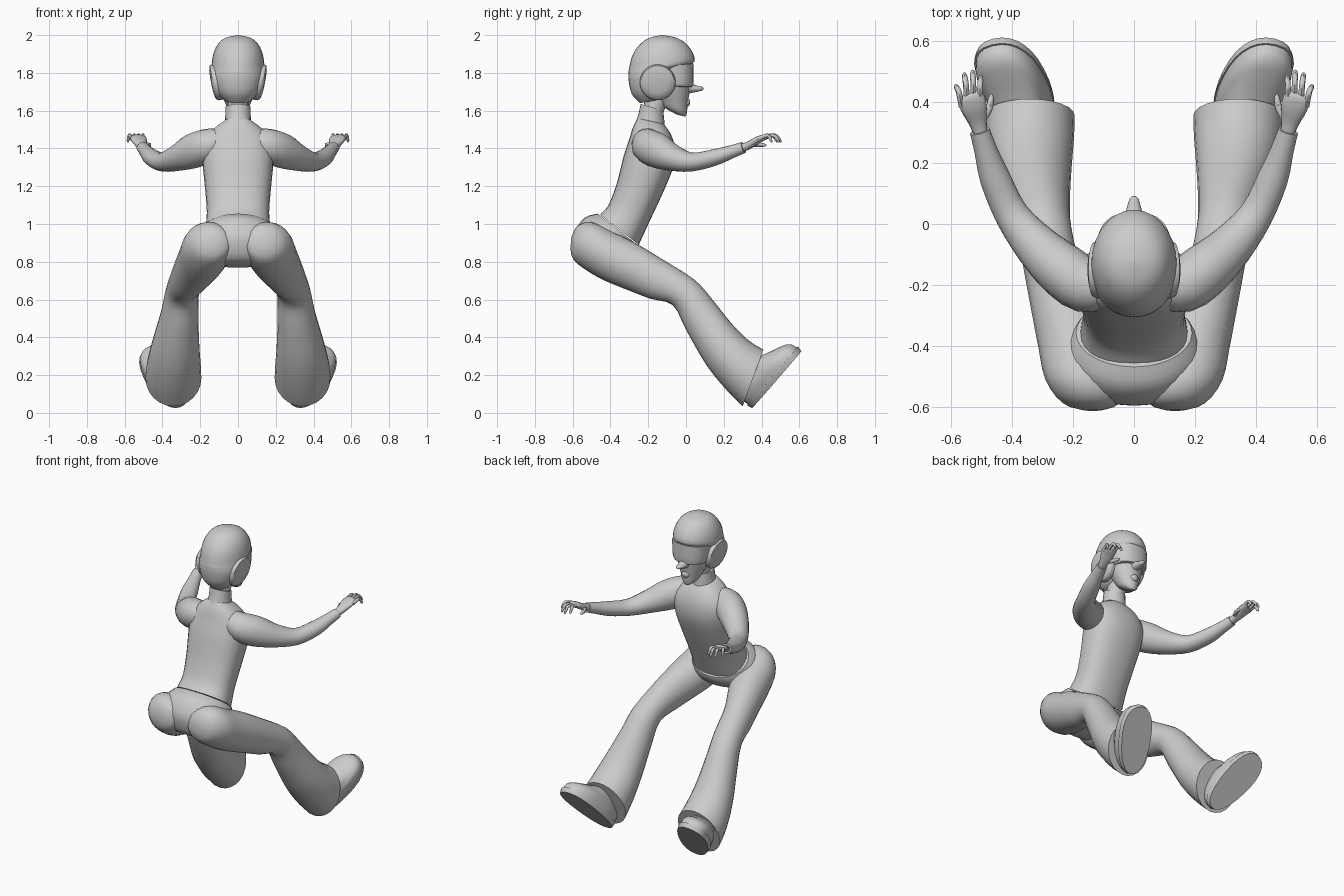
import bpy, bmesh, math
from mathutils import Vector as V


def smooth_rows(rows, steps):
    """Catmull-Rom interpolation between rows of numbers."""
    out = []
    for i in range(len(rows) - 1):
        p0, p1, p2, p3 = (rows[max(i - 1, 0)], rows[i], rows[i + 1], rows[min(i + 2, len(rows) - 1)])
        for s in range(steps):
            t = s / steps
            out.append([b + 0.5 * t * (c - a + t * (2 * a - 5 * b + 4 * c - d + t * (3 * (b - c) + d - a)))
                        for a, b, c, d in zip(p0, p1, p2, p3)])
    return out + [list(rows[-1])]


def loft(name, rings, mirror=False, segs=20, power=2.0, egg=0.0):
    """Skin rings given as (centre, half axis u, half axis v)."""
    bm = bmesh.new()
    loops = []
    for c, u, v in rings:
        loop = []
        for k in range(segs):
            a = math.tau * k / segs
            ca, sa = math.cos(a), math.sin(a)
            x = math.copysign(abs(ca) ** (2 / power), ca)
            y = math.copysign(abs(sa) ** (2 / power), sa)
            loop.append(bm.verts.new(c + u * x * (1 + egg * y) + v * y))
        loops.append(loop)
    for a, b in zip(loops, loops[1:]):
        for k in range(segs):
            j = (k + 1) % segs
            bm.faces.new((a[k], a[j], b[j], b[k]))
    bm.faces.new(loops[0][::-1])
    bm.faces.new(loops[-1])
    bmesh.ops.recalc_face_normals(bm, faces=bm.faces)
    me = bpy.data.meshes.new(name)
    bm.to_mesh(me)
    bm.free()
    ob = bpy.data.objects.new(name, me)
    bpy.context.collection.objects.link(ob)
    bpy.ops.object.select_all(action='DESELECT')
    ob.select_set(True)
    bpy.context.view_layer.objects.active = ob
    bpy.ops.object.shade_smooth_by_angle(angle=math.radians(45))
    if mirror:
        ob.modifiers.new("Mirror", 'MIRROR').use_mirror_merge = False
    return ob


def section(name, rows, steps=3, **kw):
    """Rows: x centre, half width, then two opposite side-view points y, z, y, z."""
    rings = []
    for x, w, y1, z1, y2, z2 in smooth_rows(rows, steps):
        a, b = V((x, y1, z1)), V((x, y2, z2))
        rings.append(((a + b) / 2, V((w, 0, 0)), (b - a) / 2))
    return loft(name, rings, **kw)


def tube(name, rows, steps=3, **kw):
    """Rows: x, y, z, sideways radius, vertical radius."""
    pts = smooth_rows(rows, steps)
    rings = []
    for i, p in enumerate(pts):
        t = (V(pts[min(i + 1, len(pts) - 1)][:3]) - V(pts[max(i - 1, 0)][:3])).normalized()
        u = t.cross(V((0, 0, 1))).normalized()
        rings.append((V(p[:3]), u * p[3], u.cross(t) * p[4]))
    return loft(name, rings, **kw)


# Jacket body, collar and neck
section("jacket_body", [
    (0, .175, -.455, 1.05, -.25, .89), (0, .165, -.41, 1.1, -.19, 1.02),
    (0, .175, -.365, 1.22, -.12, 1.17), (0, .188, -.33, 1.36, -.065, 1.31),
    (0, .18, -.3, 1.45, -.06, 1.41), (0, .13, -.28, 1.515, -.085, 1.485),
    (0, .07, -.255, 1.56, -.12, 1.53)], power=2.4, segs=28)
section("collar", [
    (0, .075, -.275, 1.52, -.11, 1.5), (0, .068, -.255, 1.57, -.115, 1.55),
    (0, .067, -.24, 1.635, -.12, 1.6)])
section("neck", [(0, .055, -.23, 1.58, -.13, 1.56), (0, .055, -.21, 1.72, -.08, 1.7)])

# Helmet with brim, and face below it
section("helmet", [
    (0, .065, -.245, 1.64, -.13, 1.66), (0, .112, -.288, 1.69, -.07, 1.71),
    (0, .132, -.304, 1.76, -.05, 1.79), (0, .136, -.305, 1.80, .0, 1.835),
    (0, .14, -.303, 1.815, .045, 1.86), (0, .131, -.285, 1.89, .034, 1.91),
    (0, .105, -.245, 1.95, -.005, 1.96), (0, .065, -.195, 1.985, -.055, 1.987),
    (0, .003, -.128, 2, -.122, 2)], segs=28)
section("face", [
    (0, .018, -.05, 1.58, -.005, 1.568), (0, .05, -.12, 1.62, .004, 1.585),
    (0, .072, -.15, 1.66, .01, 1.64), (0, .09, -.18, 1.7, .018, 1.69),
    (0, .105, -.2, 1.76, .028, 1.76), (0, .112, -.2, 1.86, .03, 1.86)])
section("visor", [
    (0, .1, -.18, 1.73, .03, 1.725), (0, .113, -.18, 1.745, .04, 1.74),
    (0, .12, -.18, 1.83, .04, 1.85)], power=2.4)
section("nose", [
    (0, .034, .015, 1.755, .01, 1.69), (0, .025, .05, 1.735, .045, 1.697),
    (0, .015, .083, 1.728, .08, 1.705), (0, .004, .092, 1.719, .092, 1.713)], segs=12)
section("lips", [
    (0, .012, -.02, 1.625, .012, 1.622), (0, .026, -.02, 1.637, .02, 1.634),
    (0, .026, -.02, 1.65, .022, 1.65), (0, .012, -.02, 1.662, .016, 1.662)], segs=12)

# Round ear cups
loft("ear_cup", [(V((x, -.15, 1.75)), V((0, r, 0)), V((.018 * r / .095, 0, r)))
                 for x, r in ((.095, .09), (.12, .095), (.133, .088), (.141, .06), (.143, .02))],
     mirror=True, segs=24)

# Sleeves
tube("sleeve", [
    (.08, -.2, 1.44, .07, .07), (.16, -.2, 1.415, .09, .09), (.24, -.145, 1.385, .088, .092),
    (.32, -.07, 1.35, .073, .07), (.4, .03, 1.328, .056, .05), (.455, .15, 1.352, .05, .044),
    (.485, .24, 1.382, .038, .035), (.505, .305, 1.405, .033, .03)], mirror=True)

# Hands: palm, four splayed fingers, thumb
tube("palm", [
    (.5, .29, 1.4, .022, .022), (.512, .335, 1.418, .03, .02), (.524, .38, 1.445, .043, .018),
    (.534, .415, 1.46, .042, .014), (.538, .425, 1.46, .03, .008)], mirror=True, segs=14, power=2.4)
for i, (bx, by, tx, ty) in enumerate(((.505, .42, .502, .485), (.525, .425, .528, .502),
                                      (.546, .42, .555, .493), (.564, .405, .582, .455))):
    mx, my = bx + (tx - bx) * .55, by + (ty - by) * .55
    tube("finger_%d" % (i + 1), [
        (bx, by - .02, 1.452, .01, .011), (mx, my, 1.47, .0095, .01),
        (tx, ty - .006, 1.444, .008, .008), (tx, ty, 1.432, .003, .003)],
        mirror=True, segs=8)
tube("thumb", [
    (.5, .34, 1.42, .014, .012), (.476, .375, 1.42, .012, .012),
    (.468, .412, 1.418, .009, .009), (.468, .425, 1.416, .003, .003)], mirror=True, segs=8)

# Trousers: hips, then flared legs
section("trouser_hips", [
    (0, .19, -.468, 1.055, -.245, .88), (0, .212, -.535, 1.035, -.25, .86),
    (0, .235, -.58, .975, -.27, .83), (0, .235, -.595, .91, -.31, .795),
    (0, .19, -.57, .82, -.38, .775), (0, .09, -.51, .78, -.43, .77)], segs=28)
section("trouser_leg", [
    (.135, .03, -.607, .93, -.612, .87), (.14, .095, -.575, .99, -.595, .81),
    (.16, .13, -.5, 1.01, -.52, .75), (.185, .128, -.38, .955, -.43, .7),
    (.22, .115, -.26, .895, -.32, .655), (.265, .095, -.12, .81, -.19, .605),
    (.295, .09, .045, .705, -.07, .57), (.31, .1, .14, .6, .0, .44),
    (.33, .125, .24, .475, .11, .25), (.34, .143, .33, .385, .22, .115),
    (.342, .148, .41, .335, .3, .035)], mirror=True, segs=24)

# Shoes: egg outlines stacked up from a tilted sole
heel, toe = V((.305, .35, .025)), V((.465, .61, .325))
fwd = (toe - heel).normalized()
side = fwd.cross(V((0, -.78, .62))).normalized()
up = side.cross(fwd)
if up.z < 0:
    up = -up


def shoe(name, layers):
    loft(name, [((heel + toe) / 2 + fwd * s + up * h, side * w, fwd * l)
                for h, s, w, l in smooth_rows(layers, 3)],
         mirror=True, segs=28, power=2.3, egg=.12)


shoe("shoe_sole", [(0, 0, .1, .208), (.025, 0, .105, .214), (.03, 0, .105, .214)])
shoe("shoe_upper", [(.025, 0, .1, .208), (.06, -.004, .102, .205), (.085, -.012, .098, .19),
                    (.105, -.028, .088, .165), (.135, -.06, .078, .125), (.18, -.1, .06, .08)])
